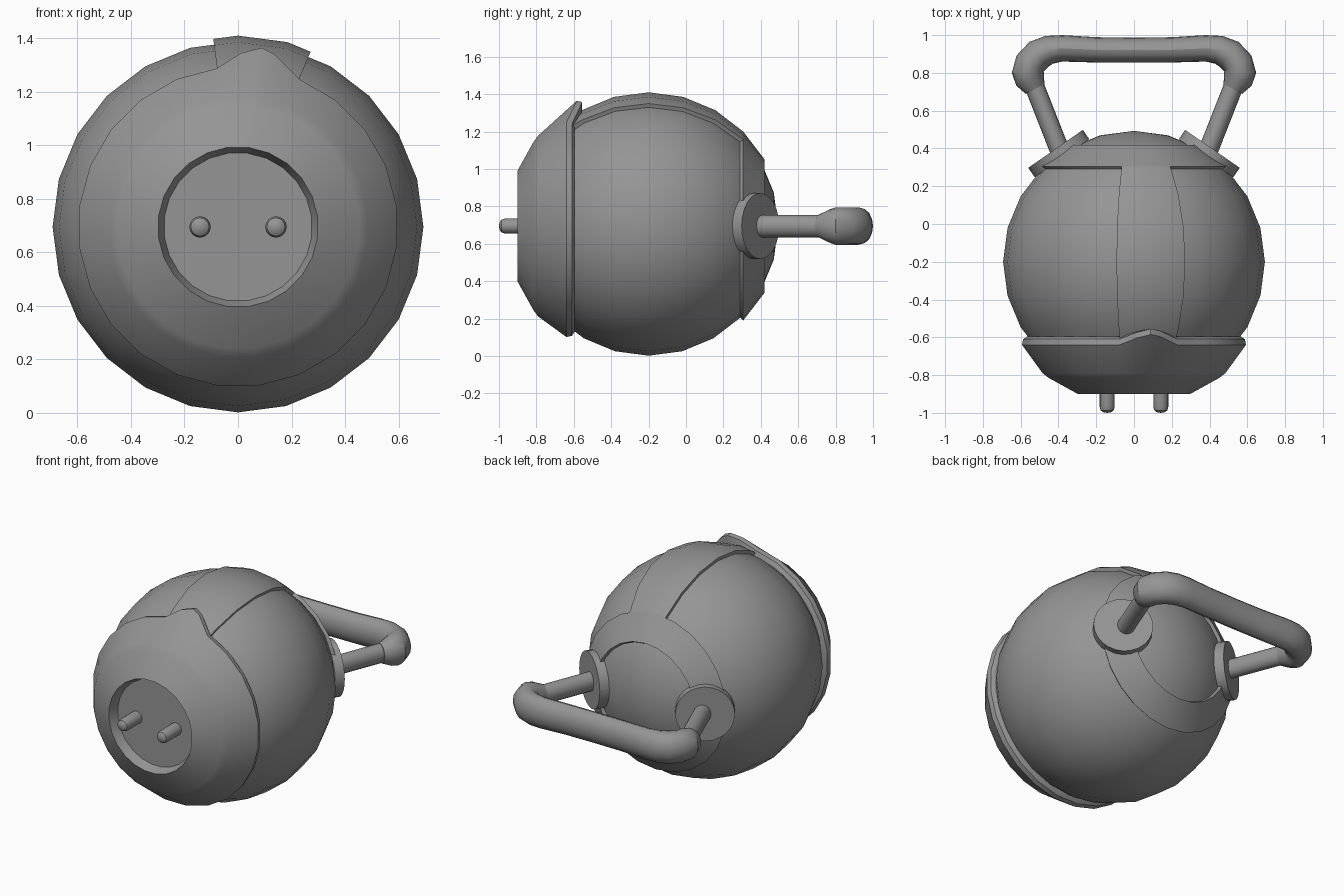
import bpy, bmesh, math
from mathutils import Vector

if "Cube" in bpy.data.objects:
    bpy.data.objects.remove(bpy.data.objects["Cube"])

CZ, CY = 0.695, -0.2          # body centre
R_BODY, R_SHELL, R_IN = 0.693, 0.715, 0.67
HALF = math.cos(math.radians(7.5))

grey = bpy.data.materials.new("dark_grey")
grey.diffuse_color = (0.3, 0.3, 0.3, 1)
grey.use_nodes = True
grey.node_tree.nodes["Principled BSDF"].inputs["Base Color"].default_value = grey.diffuse_color


def smooth(ob):
    ob.data.materials.append(grey)
    bpy.ops.object.select_all(action='DESELECT')
    ob.select_set(True)
    bpy.context.view_layer.objects.active = ob
    bpy.ops.object.shade_smooth_by_angle(angle=math.radians(30))


def finish(name, bm):
    bmesh.ops.remove_doubles(bm, verts=bm.verts, dist=1e-5)
    bmesh.ops.recalc_face_normals(bm, faces=bm.faces)
    me = bpy.data.meshes.new(name)
    bm.to_mesh(me)
    bm.free()
    ob = bpy.data.objects.new(name, me)
    bpy.context.collection.objects.link(ob)
    smooth(ob)
    return ob


def skin(bm, rows, wrap_rows, wrap_cols):
    """Join rows of points with quads."""
    vs = [[bm.verts.new(p) for p in row] for row in rows]
    n, m = len(vs), len(vs[0])
    for i in range(n if wrap_rows else n - 1):
        for j in range(m if wrap_cols else m - 1):
            a, b = vs[i], vs[(i + 1) % n]
            k = (j + 1) % m
            bm.faces.new((a[j], a[k], b[k], b[j]))
    return vs


def lathe(name, profile, angles, cx=0, full=True, closed=False, tweak=None):
    """Turn (y, r) points about the y axis; angle 0 is up, 90 is +x."""
    bm = bmesh.new()
    rows = []
    for a in angles:
        t = math.radians(a)
        row = []
        for y, r in profile:
            if tweak:
                y, r = tweak(a, y, r)
            row.append((cx + r * math.sin(t), y, CZ + r * math.cos(t)))
        rows.append(row)
    vs = skin(bm, rows, full, closed)
    if not full:
        bm.faces.new(vs[0])
        bm.faces.new(vs[-1])
    return finish(name, bm)


def arc(radius, lats):
    return [(CY + radius * math.sin(math.radians(l)),
             radius * math.cos(math.radians(l))) for l in lats]


def sweep(name, path, sides=16):
    """Tube through (x, y, flat radius, z radius) stations in the plane z = CZ."""
    bm = bmesh.new()
    rows = []
    for i, (x, y, ra, rb) in enumerate(path):
        p, q = path[max(i - 1, 0)], path[min(i + 1, len(path) - 1)]
        t = Vector((q[0] - p[0], q[1] - p[1])).normalized()
        rows.append([(x - t.y * ra * math.cos(u), y + t.x * ra * math.cos(u),
                      CZ + rb * math.sin(u))
                     for u in (2 * math.pi * k / sides for k in range(sides))])
    vs = skin(bm, rows, False, True)
    bm.faces.new(vs[0])
    bm.faces.new(vs[-1])
    return finish(name, bm)


ring24 = [15 * k for k in range(24)]

# round body
lathe("body", arc(R_BODY, range(90, -46, -15)), ring24)

# raised rear ring and the strip running over the top
lathe("rear_ring", arc(R_SHELL, (60, 45)) + arc(R_IN, (45, 60)), ring24, closed=True)
lats = [45, 30, 15, 0, -15, -30, -38]
lathe("top_strip", arc(R_SHELL, lats) + arc(R_IN, lats[::-1]), [-7.5, 0, 15, 22.5],
      full=False, closed=True, tweak=lambda a, y, r: (y, r * (HALF if a % 15 else 1)))

# front collar with recessed face and a small lip at the top
collar = [(-0.84, 0), (-0.84, 0.278), (-0.9, 0.3), (-0.815, 0.455), (-0.79, 0.488),
          (-0.64, 0.598), (-0.61, 0.592), (-0.595, 0.57), (-0.595, 0.5)]
lip = {1: (0.035, 0.052), 7.5: (0.055, 0.077), 12: (0.045, 0.062)}


def raise_lip(a, y, r):
    if a in lip and y > -0.7:
        return y + lip[a][0] * (0.7 if y > -0.6 else 1), r + lip[a][1]
    if a in (1, 12):                    # keep the added points on the flat sides
        return y, r * HALF
    return y, r


lathe("front_collar", collar, sorted([7.5 + 15 * k for k in range(24)] + [1, 12]),
      tweak=raise_lip)

# two front pins with round ends
for s in (-1, 1):
    pin = [(-0.83, 0.04), (-0.968, 0.04), (-0.987, 0.034), (-0.997, 0.02), (-1.0, 0)]
    lathe("pin", pin, [22.5 * k for k in range(16)], cx=0.142 * s)

# handle mounts: disc and stem on each side
for s in (-1, 1):
    d = Vector((0.57 * s, 0.82, 0)).normalized()
    bpy.ops.mesh.primitive_cylinder_add(
        vertices=24, radius=0.176, depth=0.06,
        location=Vector((0, CY, CZ)) + d * 0.698,
        rotation=d.to_track_quat('Z', 'Y').to_euler())
    disc = bpy.context.object
    disc.name = "handle_disc"
    smooth(disc)
    sweep("handle_stem", [(0.37 * s, 0.33, 0.052, 0.06), (0.535 * s, 0.75, 0.052, 0.06)])

# thick oval grip
half = [(0.524, 0.715, 0.056, 0.063), (0.55, 0.765, 0.08, 0.088), (0.562, 0.80, 0.085, 0.1),
        (0.55, 0.85, 0.083, 0.1), (0.505, 0.897, 0.083, 0.1), (0.45, 0.922, 0.076, 0.1),
        (0.38, 0.93, 0.07, 0.098), (0.2, 0.922, 0.067, 0.096)]
sweep("handle_grip", [(-x, y, a, b) for x, y, a, b in half]
      + [(0, 0.92, 0.066, 0.096)] + half[::-1])
